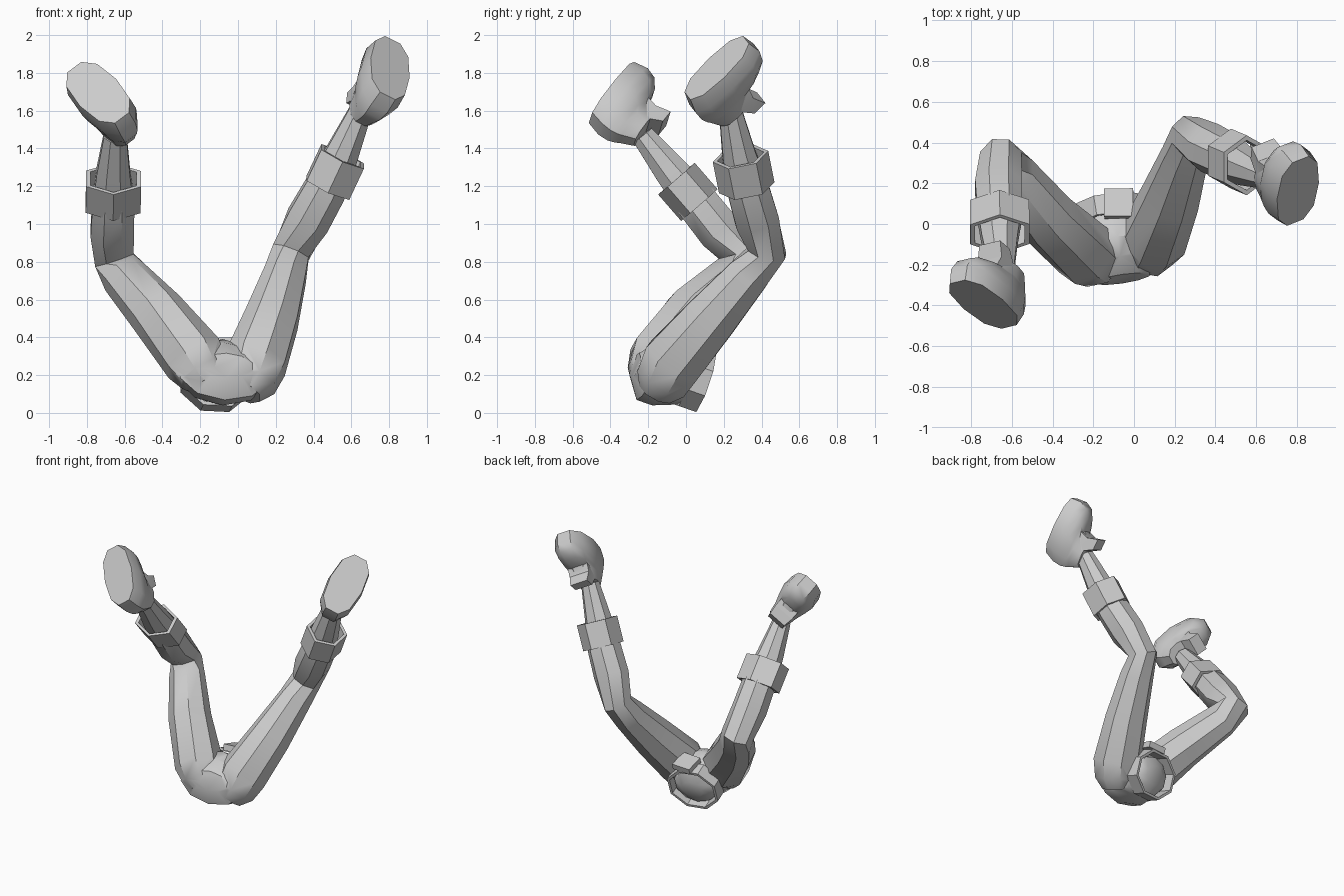
import bpy, bmesh, math
from mathutils import Vector

if "Cube" in bpy.data.objects:
    bpy.data.objects.remove(bpy.data.objects["Cube"])

grey = bpy.data.materials.new("plain grey")
grey.use_nodes = True
grey.diffuse_color = (0.6, 0.6, 0.6, 1)
grey.node_tree.nodes["Principled BSDF"].inputs["Base Color"].default_value = (0.6, 0.6, 0.6, 1)


def shade(ob, angle):
    bpy.ops.object.select_all(action='DESELECT')
    ob.select_set(True)
    bpy.context.view_layer.objects.active = ob
    bpy.ops.object.shade_smooth_by_angle(angle=math.radians(angle))


def finish(name, bm, angle=40):
    bmesh.ops.recalc_face_normals(bm, faces=bm.faces)
    mesh = bpy.data.meshes.new(name)
    bm.to_mesh(mesh)
    bm.free()
    ob = bpy.data.objects.new(name, mesh)
    mesh.materials.append(grey)
    bpy.context.collection.objects.link(ob)
    shade(ob, angle)
    return ob


def weld(base, others):
    """Unite overlapping parts into one clean shell."""
    for other in others:
        mod = base.modifiers.new("weld", 'BOOLEAN')
        mod.operation = 'UNION'
        mod.solver = 'EXACT'
        mod.use_self = True
        mod.object = other
        bpy.context.view_layer.objects.active = base
        bpy.ops.object.modifier_apply(modifier=mod.name)
        bpy.data.objects.remove(other)
    shade(base, 40)


def skin(bm, rings, closed=False):
    """Bridge rings of points into a capped tube or a closed band."""
    rows = [[bm.verts.new(p) for p in ring] for ring in rings]
    n = len(rows[0])
    pairs = list(zip(rows, rows[1:])) + ([(rows[-1], rows[0])] if closed else [])
    for a, b in pairs:
        for i in range(n):
            j = (i + 1) % n
            bm.faces.new((a[i], a[j], b[j], b[i]))
    if not closed:
        bm.faces.new(rows[0])
        bm.faces.new(rows[-1])


def ring(center, axis, ru, rv, sides):
    axis = Vector(axis).normalized()
    ref = Vector((1, 0, 0))
    u = (ref - axis * ref.dot(axis)).normalized()
    v = axis.cross(u)
    turn = math.pi / sides
    return [Vector(center) + u * ru * math.cos(2 * math.pi * i / sides + turn)
            + v * rv * math.sin(2 * math.pi * i / sides + turn) for i in range(sides)]


def limb(name, stations, sides=8):
    """Tapered tube through (point, radius) stations."""
    pts = [Vector(p) for p, r in stations]
    rings = []
    for i, (p, r) in enumerate(stations):
        before = (pts[i] - pts[max(i - 1, 0)]).normalized()
        after = (pts[min(i + 1, len(pts) - 1)] - pts[i]).normalized()
        rings.append(ring(p, before + after, r, r, sides))
    bm = bmesh.new()
    skin(bm, rings)
    return finish(name, bm)


def band(name, center, axis, outer, inner, length, sides):
    """Open band with wall thickness; outer and inner are (u, v) radii."""
    c, a = Vector(center), Vector(axis).normalized()
    lo, hi = c - a * length / 2, c + a * length / 2
    bm = bmesh.new()
    skin(bm, [ring(lo, a, *outer, sides), ring(hi, a, *outer, sides),
              ring(hi, a, *inner, sides), ring(lo, a, *inner, sides)], closed=True)
    return finish(name, bm, 25)


def blunt(t):
    """Squarish version of a sine or cosine value, for rounded oblongs."""
    return math.copysign(abs(t) ** .8, t)


def shoe(side, center, length_dir, sole_dir):
    c, n = Vector(center), Vector(sole_dir).normalized()
    l = Vector(length_dir)
    l = (l - n * l.dot(n)).normalized()
    w = n.cross(l)
    place = lambda a, b, h: c + l * a + w * b - n * h
    # height from sole, heel end, toe end, half width
    layers = [(0, -.205, .225, .122), (.08, -.235, .235, .13), (.14, -.24, .21, .115),
              (.18, -.23, .15, .10), (.20, -.22, .06, .09), (.27, -.19, .01, .078)]
    bm = bmesh.new()
    rings = []
    for h, heel, toe, half in layers:
        mid, rad = (heel + toe) / 2, (toe - heel) / 2
        rings.append([place(mid + rad * 1.04 * blunt(math.cos(math.pi * (i + .5) / 5)),
                            half * blunt(math.sin(math.pi * (i + .5) / 5)), h)
                      for i in range(10)])
    skin(bm, rings)
    body = finish(side + "_shoe", bm)
    # flared tongue standing off the instep
    bm = bmesh.new()
    skin(bm, [[place(a, b, h) for a, b in ((a0, -half), (a1, -half), (a1, half), (a0, half))]
              for h, a0, a1, half in ((.17, -.08, .06, .075), (.25, -.07, .035, .075),
                                      (.33, -.02, .06, .065))])
    weld(body, [finish(side + "_shoe_tongue", bm, 20)])


# Legs: hip, thigh, knee, calf, ankle
left_leg = limb("left_leg", [
    ((.03, -.16, .11), .10), ((.06, -.125, .17), .152), ((.095, -.07, .27), .172),
    ((.18, .13, .50), .15), ((.25, .33, .73), .12), ((.28, .43, .85), .108),
    ((.37, .375, 1.02), .125), ((.46, .33, 1.18), .12), ((.55, .28, 1.37), .095),
    ((.65, .235, 1.60), .065)])
right_leg = limb("right_leg", [
    ((-.15, -.20, .15), .10), ((-.18, -.175, .21), .145), ((-.235, -.14, .29), .17),
    ((-.43, .03, .53), .15), ((-.60, .24, .72), .125), ((-.655, .31, .81), .115),
    ((-.665, .18, .96), .125), ((-.66, .06, 1.11), .12), ((-.66, -.08, 1.28), .095),
    ((-.65, -.23, 1.47), .065)])

# Pelvis: waist at the back, seat at the front
axis = Vector((-.15, .94, -.32))
bm = bmesh.new()
skin(bm, [ring(p, axis, ru, rv, 10) for p, ru, rv in (
    ((-.06, -.27, .25), .14, .07), ((-.07, -.21, .22), .25, .16), ((-.08, -.12, .215), .255, .185),
    ((-.10, -.02, .19), .20, .155), ((-.11, .06, .17), .15, .135), ((-.115, .09, .16), .08, .07))])
weld(finish("trousers", bm), [left_leg, right_leg])

# Boot cuffs
band("left_cuff", (.515, .305, 1.275), (.40, -.17, .85), (.143, .15), (.12, .125), .185, 6)
band("right_cuff", (-.66, .01, 1.17), (.01, -.66, .76), (.168, .128), (.14, .11), .185, 6)

# Shoes
shoe("left", (.805, .155, 1.82), (.03, .33, .32), (.5, -.57, .55))
shoe("right", (-.735, -.40, 1.69), (-.25, .20, .27), (-.18, -.81, .50))

# Belt and buckle
band("belt", (-.115, .05, .18), axis, (.20, .178), (.18, .158), .10, 8)
up = Vector((-.05, .28, .95)).normalized()
bm = bmesh.new()
skin(bm, [ring(Vector((-.075, .10, .355)) + up * k, up, .10, .10, 4) for k in (-.02, .025)])
finish("belt_buckle", bm, 20)
